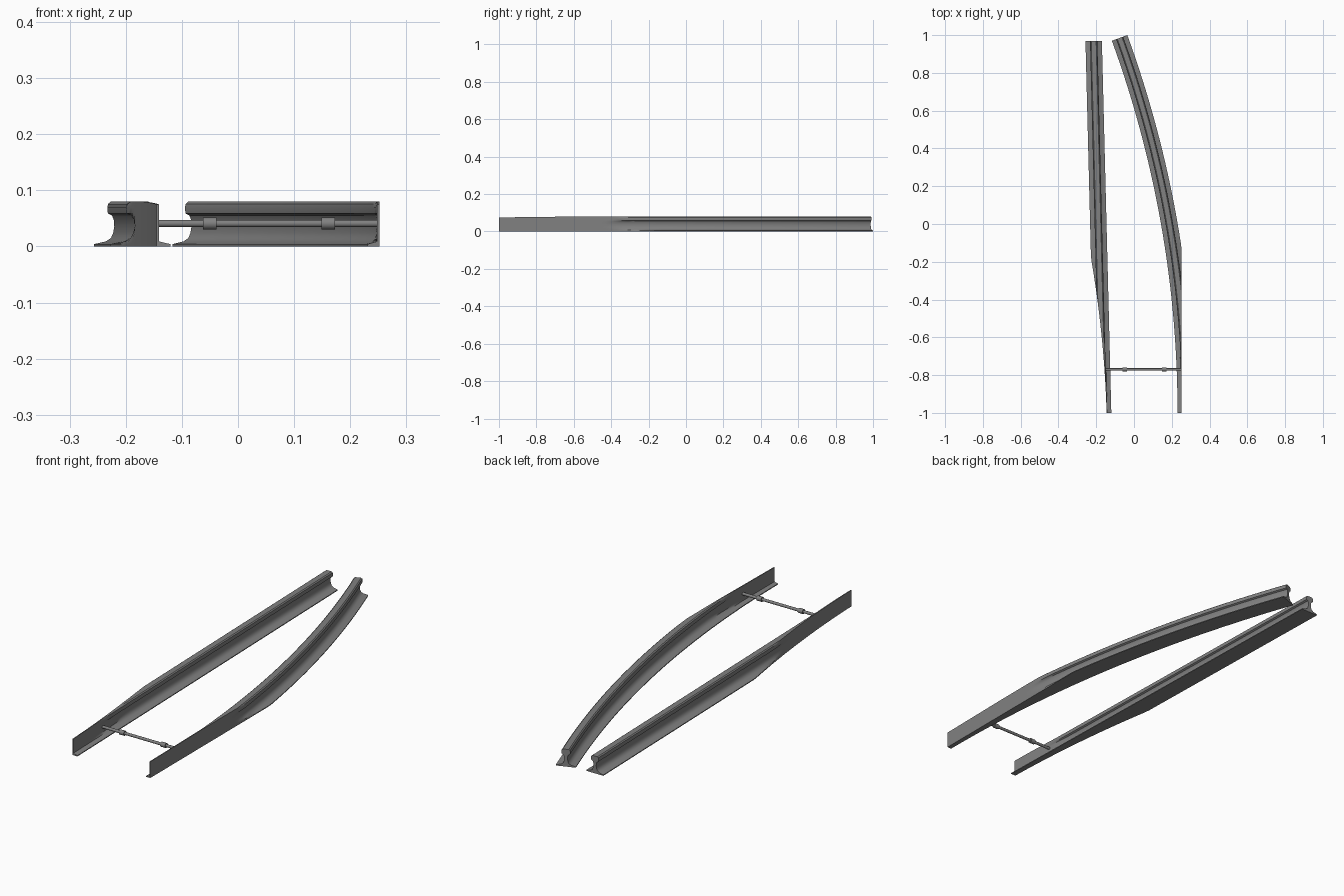
import bpy, bmesh, math
from mathutils import Vector, Matrix

cube = bpy.data.objects.get("Cube")
if cube:
    bpy.data.objects.remove(cube, do_unlink=True)

steel = bpy.data.materials.new("grey_steel")
steel.use_nodes = True
colour = (0.22, 0.22, 0.22, 1)
steel.diffuse_color = colour
steel.node_tree.nodes["Principled BSDF"].inputs["Base Color"].default_value = colour

# Right half of the rail section: foot, web, head (offset, height)
HALF = [(0.0435, 0), (0.0435, 0.004), (0.022, 0.009), (0.013, 0.015), (0.009, 0.024),
        (0.007, 0.036), (0.008, 0.048), (0.011, 0.055), (0.0185, 0.059),
        (0.0195, 0.069), (0.018, 0.076), (0.013, 0.08)]
SECTION = HALF + [(-t, z) for t, z in reversed(HALF)]
STATIONS = 64
BLADE = 0.004


def finish(name, bm):
    bmesh.ops.recalc_face_normals(bm, faces=bm.faces)
    mesh = bpy.data.meshes.new(name)
    bm.to_mesh(mesh)
    bm.free()
    mesh.materials.append(steel)
    obj = bpy.data.objects.new(name, mesh)
    bpy.context.collection.objects.link(obj)
    bpy.ops.object.select_all(action='DESELECT')
    bpy.context.view_layer.objects.active = obj
    obj.select_set(True)
    bpy.ops.object.shade_smooth_by_angle(angle=math.radians(35))
    return obj


def make_rail(name, path, side, limit):
    """Sweep the section along the path and plane its outer side flat at the limit."""
    bm = bmesh.new()
    rings = []
    for i in range(STATIONS + 1):
        cx, cy, angle = path(i / STATIONS)
        ring = []
        for t, z in SECTION:
            x = cx + t * math.cos(angle)
            y = cy + t * math.sin(angle)
            edge = limit(cy) - side * (BLADE if t * side < 0 else 0)
            if side * x > side * edge:
                x = edge
            # The top drops slightly toward the tip
            drop = 0.005 * max(0, (-0.6 - cy) / 0.4)
            ring.append(bm.verts.new((x, y, min(z, 0.08 - drop) if z > 0.075 else z)))
        rings.append(ring)
    n = len(SECTION)
    for a, b in zip(rings, rings[1:]):
        for k in range(n):
            j = (k + 1) % n
            bm.faces.new((a[k], a[j], b[j], b[k]))
    bm.faces.new(rings[0])
    bm.faces.new(rings[-1])
    return finish(name, bm)


# Straight switch rail, planed along a gentle curve
def straight_path(u):
    return -0.1635 - 0.05 * u, -1 + 1.97 * u, 0


def straight_limit(y):
    s = y + 1
    return -0.145 - 0.03 * s - s * s / 11.6 if y < 0 else -1


# Curved switch rail, planed along a straight line
RADIUS = 5.8
SWEEP = math.asin(1.985 / RADIUS)


def curved_path(u):
    a = SWEEP * u
    return (0.274 - RADIUS * (1 - math.cos(a)), -1 + RADIUS * math.sin(a), a)


make_rail("straight_switch_rail", straight_path, -1, straight_limit)
make_rail("curved_switch_rail", curved_path, 1, lambda y: 0.252)


# Cross rod with two collars
def make_rod(name, x0, x1, radius, sides):
    bm = bmesh.new()
    place = Matrix.Translation(Vector(((x0 + x1) / 2, -0.77, 0.041))) @ Matrix.Rotation(math.pi / 2, 4, 'Y')
    bmesh.ops.create_cone(bm, cap_ends=True, segments=sides, radius1=radius,
                          radius2=radius, depth=x1 - x0, matrix=place)
    return finish(name, bm)


make_rod("cross_rod", -0.15, 0.25, 0.0065, 16)
for label, x in (("right", -0.05), ("left", 0.161)):
    make_rod(label + "_rod_collar", x - 0.012, x + 0.012, 0.011, 16)
